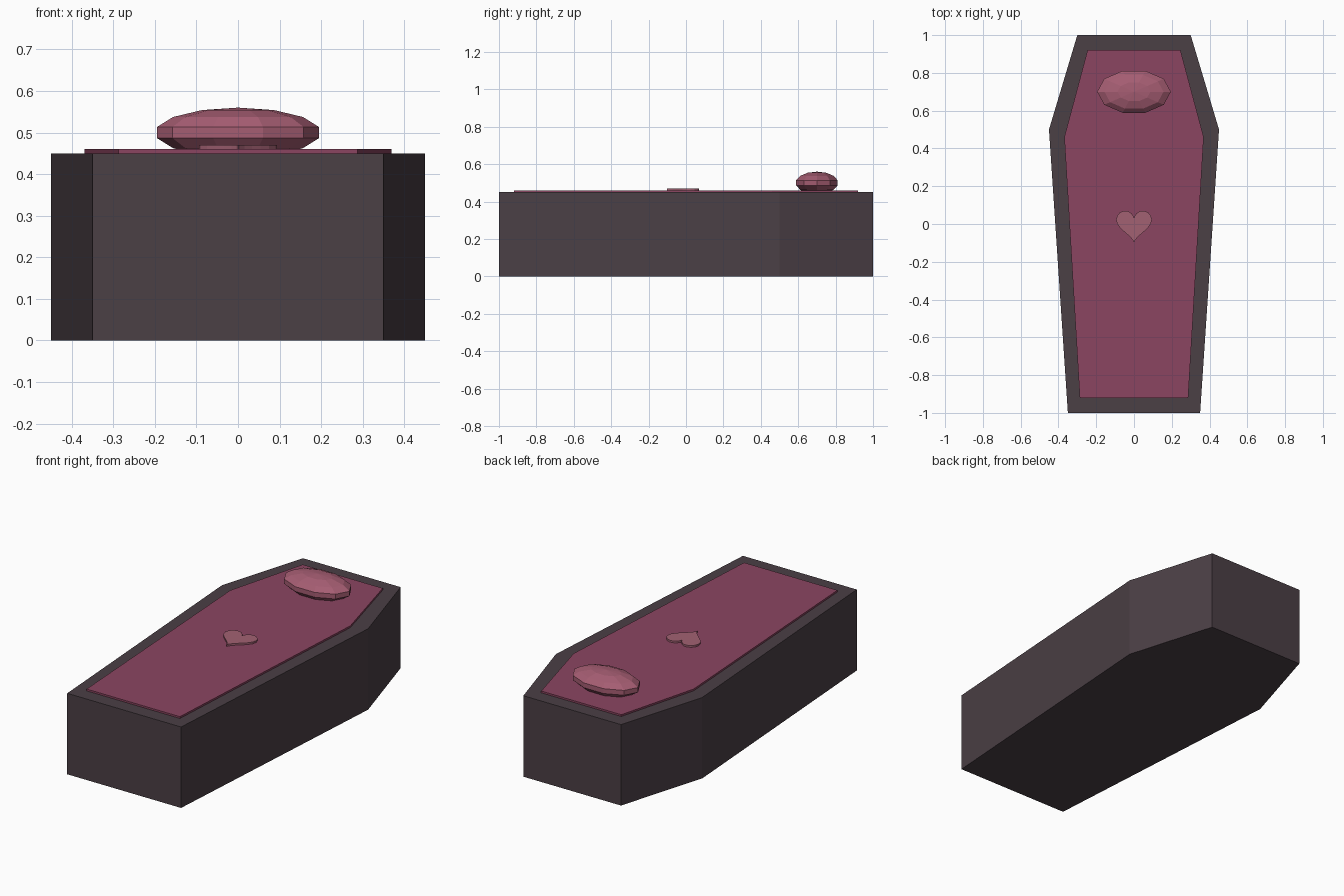
import bpy, bmesh, math
from mathutils import Matrix

if "Cube" in bpy.data.objects:
    bpy.data.objects.remove(bpy.data.objects["Cube"])


def material(name, rgb):
    m = bpy.data.materials.new(name)
    m.diffuse_color = (*rgb, 1)
    m.use_nodes = True
    m.node_tree.nodes["Principled BSDF"].inputs["Base Color"].default_value = m.diffuse_color
    return m


def finish(name, bm, mat):
    bmesh.ops.recalc_face_normals(bm, faces=bm.faces)
    mesh = bpy.data.meshes.new(name)
    bm.to_mesh(mesh)
    bm.free()
    mesh.materials.append(mat)
    obj = bpy.data.objects.new(name, mesh)
    bpy.context.collection.objects.link(obj)
    return obj


def prism(name, outline, z0, z1, mat):
    """Extrude a flat outline from z0 up to z1."""
    bm = bmesh.new()
    face = bm.faces.new([bm.verts.new((x, y, z0)) for x, y in outline])
    ext = bmesh.ops.extrude_face_region(bm, geom=[face])
    top = [g for g in ext["geom"] if isinstance(g, bmesh.types.BMVert)]
    bmesh.ops.translate(bm, verts=top, vec=(0, 0, z1 - z0))
    return finish(name, bm, mat)


wood = material("dark_wood", (0.07, 0.05, 0.06))
cloth = material("lining_cloth", (0.26, 0.06, 0.12))
pink = material("pillow_cloth", (0.38, 0.11, 0.17))
rose = material("heart_rose", (0.36, 0.12, 0.17))

# Six-sided coffin body, mirrored from its right half
half = [(0.35, -1), (0.45, 0.5), (0.30, 1)]
outline = half + [(-x, y) for x, y in reversed(half)]
prism("coffin_body", outline, 0, 0.45, wood)

# Thin lining panel, a scaled copy of the same outline
prism("lining", [(x * 0.82, y * 0.92) for x, y in outline], 0.45, 0.46, cloth)

# Faceted pillow at the head end
bm = bmesh.new()
bmesh.ops.create_uvsphere(
    bm, u_segments=10, v_segments=7, radius=1,
    matrix=Matrix.Translation((0, 0.7, 0.5)) @ Matrix.Diagonal((0.2, 0.12, 0.06, 1))
    @ Matrix.Rotation(math.pi / 2, 4, "Z"))
finish("pillow", bm, pink)

# Heart ornament from the classic heart curve
heart = []
for i in range(32):
    t = 2 * math.pi * i / 32
    heart.append((0.0059 * 16 * math.sin(t) ** 3,
                  0.0059 * (13 * math.cos(t) - 5 * math.cos(2 * t)
                            - 2 * math.cos(3 * t) - math.cos(4 * t))))
prism("heart", heart, 0.46, 0.47, rose)
